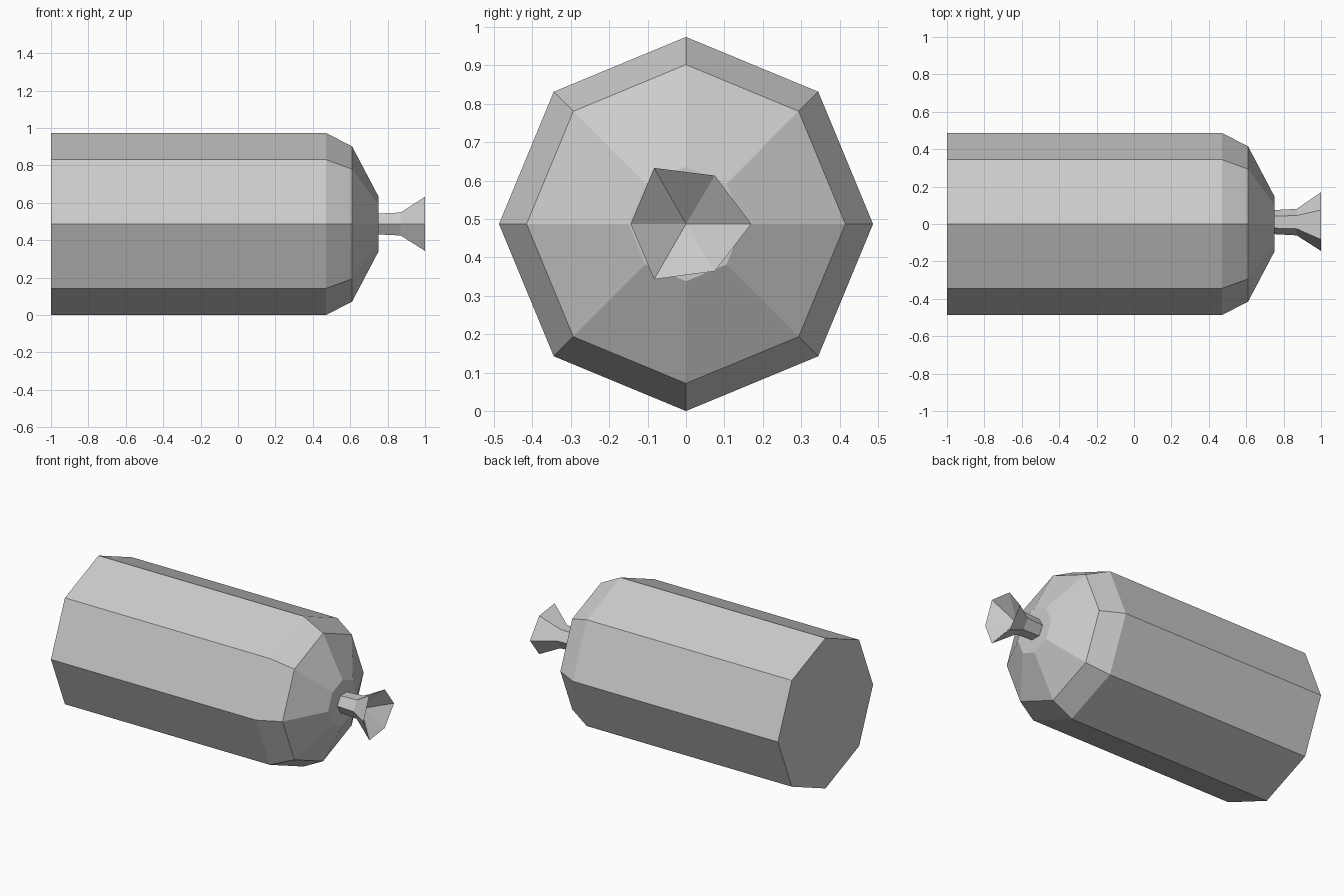
import bpy, bmesh
from math import sin, cos, pi

if "Cube" in bpy.data.objects:
    bpy.data.objects.remove(bpy.data.objects["Cube"])

CZ = 0.487  # height of the long axis


def polygon(n, r):
    return [(r * cos(2 * pi * i / n), r * sin(2 * pi * i / n)) for i in range(n)]


def loft(name, sections, end_tip=None):
    """Skin (x, [(y, z)...]) sections; flat caps, or a recessed tip at the far end."""
    bm = bmesh.new()
    rings = [[bm.verts.new((x, y, CZ + z)) for y, z in pts] for x, pts in sections]
    n = len(rings[0])
    for a, b in zip(rings, rings[1:]):
        for i in range(n):
            j = (i + 1) % n
            bm.faces.new((a[i], a[j], b[j], b[i]))
    bm.faces.new(rings[0][::-1])
    if end_tip is None:
        bm.faces.new(rings[-1])
    else:
        tip = bm.verts.new((end_tip, 0, CZ))
        for i in range(n):
            bm.faces.new((rings[-1][i], rings[-1][(i + 1) % n], tip))
    bmesh.ops.recalc_face_normals(bm, faces=bm.faces)
    mesh = bpy.data.meshes.new(name)
    bm.to_mesh(mesh)
    bm.free()
    obj = bpy.data.objects.new(name, mesh)
    bpy.context.collection.objects.link(obj)
    return obj


# Octagonal body with a rounded shoulder
body = [(-1.0, 0.487), (0.47, 0.487), (0.61, 0.415), (0.75, 0.149)]
loft("body", [(x, polygon(8, r)) for x, r in body])

# Six-sided pinched neck flaring into an uneven, hollow gathered end
neck = [(y + 0.01, z) for y, z in polygon(6, 0.064)]
pinch = [(y + 0.01, z) for y, z in polygon(6, 0.071)]
flare = [(0.17, 0), (0.075, 0.126), (-0.083, 0.146),
         (-0.144, 0), (-0.083, -0.144), (0.075, -0.123)]
flare_x = 1.0
loft("tied_end", [(0.745, neck), (0.87, pinch), (flare_x, flare)], end_tip=0.885)
